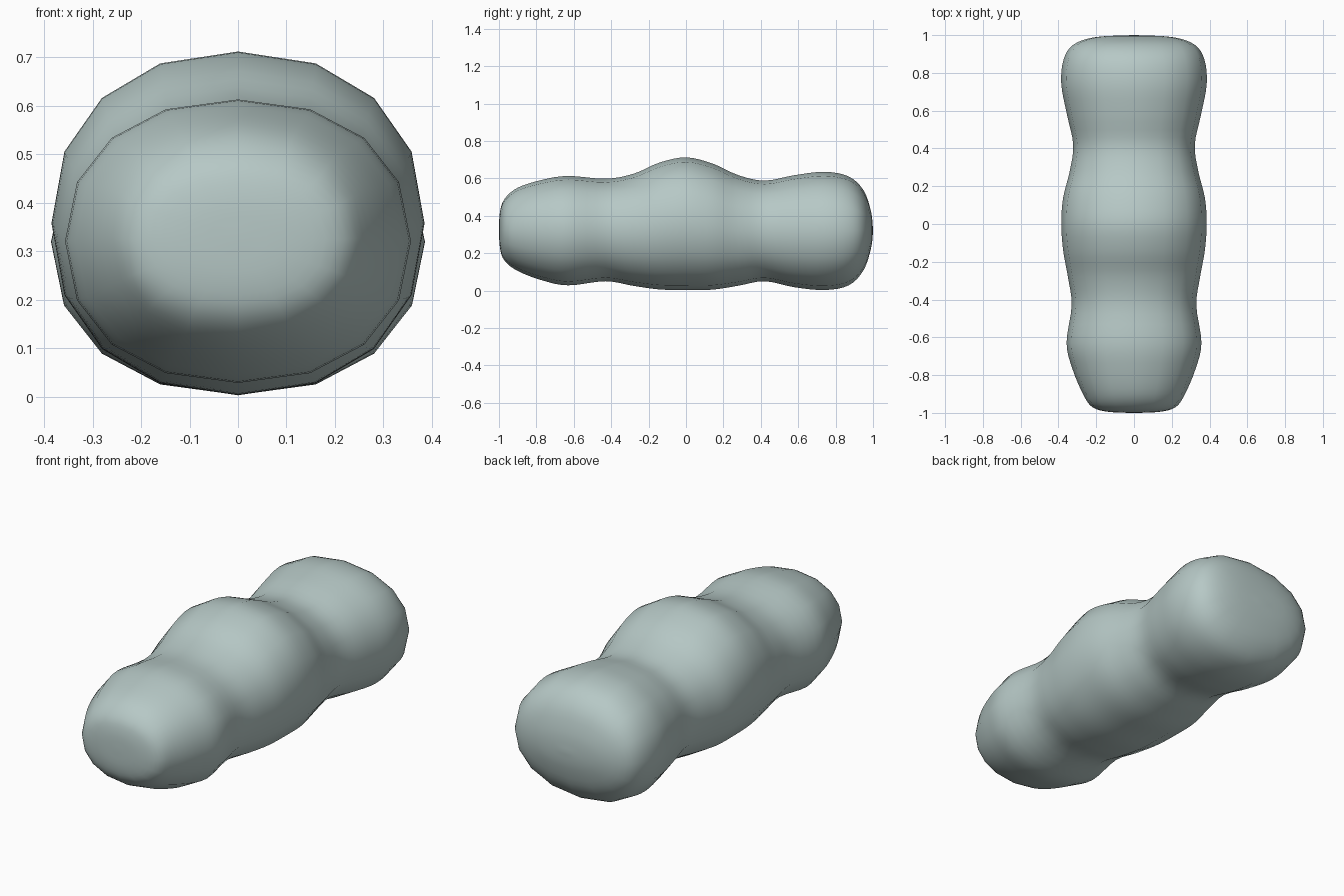
import bpy
import bmesh
import math
from mathutils import Vector

cube = bpy.data.objects.get("Cube")
if cube:
    bpy.data.objects.remove(cube, do_unlink=True)

SIDES = 16       # sides of each cross-section
STEPS = 4        # rings between neighbouring stations
SQUARENESS = 0.91

# Body stations: y, half width, top z, bottom z
stations = [Vector(s) for s in (
    (-1, 0, .33, .33),
    (-.995, .13, .42, .23),
    (-.97, .22, .49, .16),
    (-.9, .27, .55, .105),
    (-.77, .325, .592, .055),
    (-.63, .357, .613, .028),
    (-.43, .33, .598, .05),
    (-.28, .35, .625, .025),
    (-.14, .375, .685, .006),
    (0, .385, .712, .003),
    (.14, .375, .68, .005),
    (.28, .34, .617, .026),
    (.42, .322, .588, .05),
    (.58, .355, .617, .018),
    (.74, .385, .635, .003),
    (.87, .373, .61, .028),
    (.95, .32, .535, .11),
    (.99, .2, .42, .23),
    (1, 0, .32, .32),
)]


def smooth_point(a, b, c, d, t):
    """Catmull-Rom point between b and c."""
    return 0.5 * (2 * b + (c - a) * t + (2 * a - 5 * b + 4 * c - d) * t ** 2
                  + (3 * b - a - 3 * c + d) * t ** 3)


def soft(v):
    """Round off a circle coordinate towards a slightly square section."""
    return math.copysign(abs(v) ** SQUARENESS, v) if abs(v) > 1e-6 else 0.0


def ring(bm, station):
    """One cross-section of the body."""
    y, half_width, top, bottom = station
    middle, half_height = (top + bottom) / 2, (top - bottom) / 2
    verts = []
    for i in range(SIDES):
        angle = math.tau * i / SIDES
        verts.append(bm.verts.new((half_width * soft(math.sin(angle)), y,
                                   middle + half_height * soft(math.cos(angle)))))
    return verts


# Smoothed stations, without the two end tips
last = len(stations) - 1
path = []
for k in range(last):
    a, d = stations[max(k - 1, 0)], stations[min(k + 2, last)]
    for s in range(STEPS):
        path.append(smooth_point(a, stations[k], stations[k + 1], d, s / STEPS))
path = path[1:]

# Lobed body skin
bm = bmesh.new()
rings = [ring(bm, p) for p in path]
for r0, r1 in zip(rings, rings[1:]):
    for i in range(SIDES):
        j = (i + 1) % SIDES
        bm.faces.new((r0[i], r0[j], r1[j], r1[i]))

# Rounded end caps
for end, tip in ((rings[0], stations[0]), (rings[-1], stations[last])):
    centre = bm.verts.new((0, tip[0], tip[2]))
    for i in range(SIDES):
        bm.faces.new((end[i], end[(i + 1) % SIDES], centre))
bmesh.ops.recalc_face_normals(bm, faces=bm.faces)
for face in bm.faces:
    face.smooth = True

mesh = bpy.data.meshes.new("lobed_body")
bm.to_mesh(mesh)
bm.free()
body = bpy.data.objects.new("lobed_body", mesh)
bpy.context.collection.objects.link(body)

# Pale grey-green colour
colour = (0.47, 0.58, 0.565, 1)
material = bpy.data.materials.new("pale_grey_green")
material.use_nodes = True
material.diffuse_color = colour
shader = next(n for n in material.node_tree.nodes if n.type == 'BSDF_PRINCIPLED')
shader.inputs["Base Color"].default_value = colour
mesh.materials.append(material)
